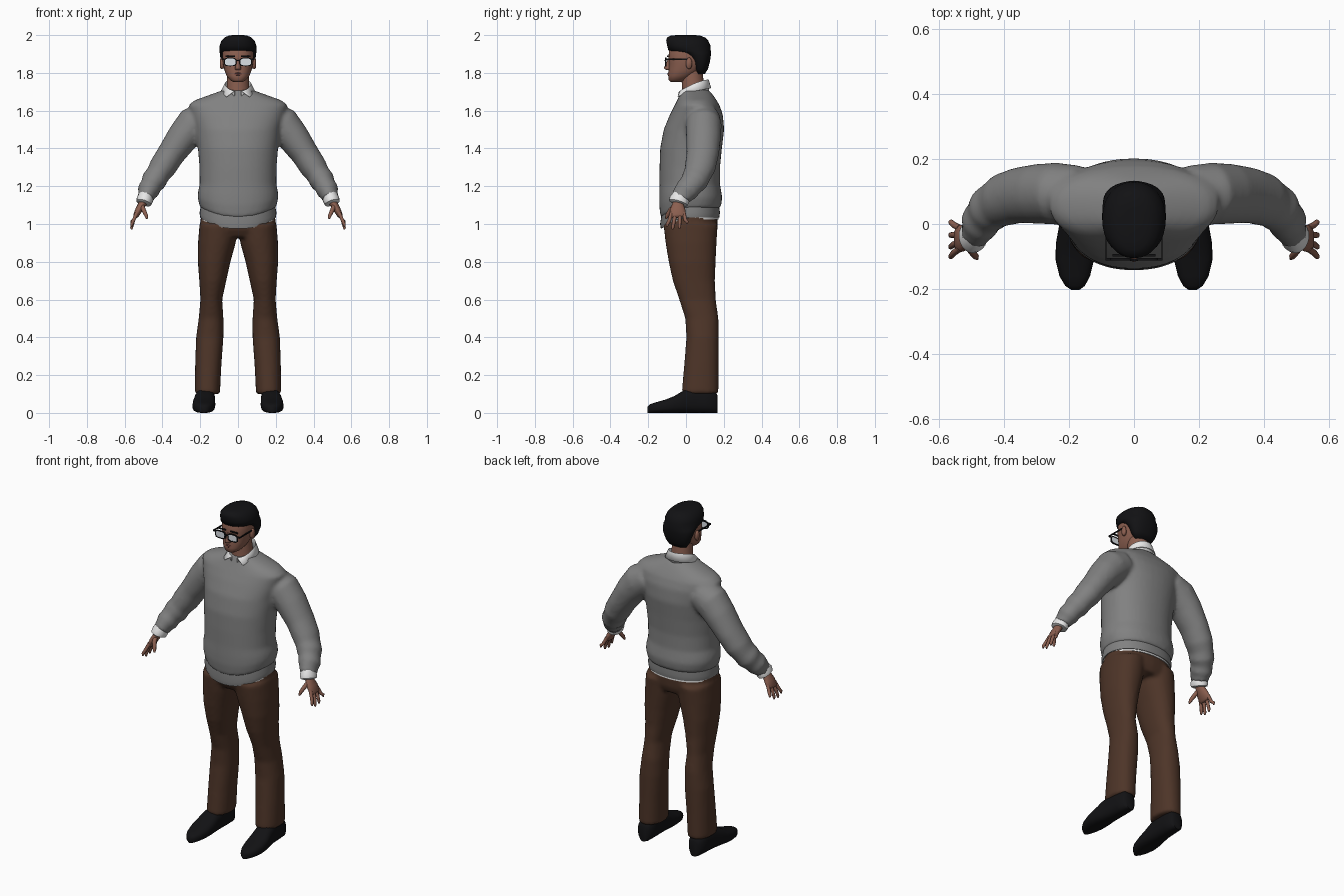
import bpy, bmesh, math
from mathutils import Vector


def material(name, r, g, b):
    m = bpy.data.materials.new(name)
    m.diffuse_color = (r, g, b, 1)
    return m


GREY = material("sweater grey", 0.22, 0.22, 0.22)
BROWN = material("trouser brown", 0.075, 0.035, 0.021)
BLACK = material("black", 0.006, 0.006, 0.007)
SKIN = material("skin", 0.26, 0.115, 0.08)
LIP = material("lip", 0.17, 0.06, 0.05)
WHITE = material("shirt white", 0.8, 0.8, 0.8)
LENS = material("lens", 0.72, 0.76, 0.8)


def finish(name, bm, mat, remesh=0, smooth=6, subsurf=0, angle=50):
    bmesh.ops.recalc_face_normals(bm, faces=bm.faces[:])
    me = bpy.data.meshes.new(name)
    bm.to_mesh(me)
    bm.free()
    ob = bpy.data.objects.new(name, me)
    bpy.context.collection.objects.link(ob)
    me.materials.append(mat)
    for o in bpy.context.selected_objects:
        o.select_set(False)
    ob.select_set(True)
    bpy.context.view_layer.objects.active = ob
    if remesh:  # fuse overlapping lofts into one soft skin
        r = ob.modifiers.new("fuse", 'REMESH')
        r.mode = 'VOXEL'
        r.voxel_size = remesh
        r.use_smooth_shade = True
        s = ob.modifiers.new("soften", 'SMOOTH')
        s.iterations = smooth
    else:
        if subsurf:
            ob.modifiers.new("round", 'SUBSURF').levels = subsurf
        bpy.ops.object.shade_smooth_by_angle(angle=math.radians(angle))
    return ob


def loop(c, u, v, a, b, n=28, p=2.0):
    """Superellipse ring around c in the plane of u and v."""
    pts = []
    for i in range(n):
        t = 2 * math.pi * i / n
        x, y = math.cos(t), math.sin(t)
        x = math.copysign(abs(x) ** (2 / p), x)
        y = math.copysign(abs(y) ** (2 / p), y)
        pts.append(Vector(c) + u * (a * x) + v * (b * y))
    return pts


def skin_loops(bm, loops):
    rows = [[bm.verts.new(q) for q in l] for l in loops]
    n = len(rows[0])
    for r0, r1 in zip(rows, rows[1:]):
        for i in range(n):
            bm.faces.new((r0[i], r0[(i + 1) % n], r1[(i + 1) % n], r1[i]))
    bm.faces.new(rows[0][::-1])
    bm.faces.new(rows[-1])


X, Y, Z = Vector((1, 0, 0)), Vector((0, 1, 0)), Vector((0, 0, 1))


def stack(bm, rows, p=2.2, n=28):
    """Level rings: z, x left, x right, y front, y back, dip of the front."""
    loops = []
    for z, x0, x1, y0, y1, dip in rows:
        c = Vector(((x0 + x1) / 2, (y0 + y1) / 2, z))
        l = loop(c, X, Y, (x1 - x0) / 2, (y1 - y0) / 2, n, p)
        for q in l:
            q.z -= dip * max(0, (c.y - q.y) / ((y1 - y0) / 2)) ** 2
        loops.append(l)
    skin_loops(bm, loops)


def tube(bm, path, n=20, s=1):
    """Rings square to a path: x, y, z, radius along y, other radius."""
    pts = [Vector((s * q[0], q[1], q[2])) for q in path]
    loops = []
    for i, q in enumerate(path):
        t = (pts[min(i + 1, len(pts) - 1)] - pts[max(i - 1, 0)]).normalized()
        u = (Y - t * t.dot(Y)).normalized()
        loops.append(loop(pts[i], u, t.cross(u), q[3], q[4], n))
    skin_loops(bm, loops)


def sym(rows):
    return [(r[0], -r[3], r[3], r[1], r[2], r[4] if len(r) > 4 else 0) for r in rows]


# sweater: body and both sleeves fused
bm = bmesh.new()
stack(bm, sym([
    (1.08, -.12, .165, .185, .05), (1.09, -.135, .185, .202, .05),
    (1.14, -.142, .192, .214, .04), (1.17, -.142, .187, .212, .02),
    (1.21, -.14, .18, .203), (1.3, -.14, .18, .204), (1.4, -.137, .19, .212),
    (1.5, -.118, .202, .225), (1.58, -.085, .195, .248), (1.63, -.06, .177, .262),
    (1.655, -.047, .162, .23), (1.68, -.035, .145, .16),
    (1.705, -.025, .125, .09), (1.715, -.01, .1, .06)]), n=40)
for s in (1, -1):
    tube(bm, [(.17, .09, 1.56, .09, .085), (.235, .093, 1.525, .095, .098),
              (.29, .093, 1.462, .093, .086), (.355, .088, 1.37, .086, .074),
              (.40, .075, 1.30, .082, .072), (.425, .06, 1.262, .074, .063),
              (.445, .045, 1.23, .073, .068), (.46, .025, 1.205, .064, .056),
              (.473, .005, 1.18, .065, .06), (.483, -.018, 1.155, .055, .046),
              (.489, -.028, 1.135, .054, .046)], s=s)
finish("sweater", bm, GREY, .011, 5)

# longer layer showing under the sweater hem
bm = bmesh.new()
stack(bm, sym([(1.035, -.133, .176, .2, .06), (1.06, -.137, .18, .204, .06),
               (1.13, -.125, .17, .19, .05)]), n=40)
finish("under_hem", bm, GREY)
bm = bmesh.new()
stack(bm, sym([(1.025, -.13, .172, .196, .05), (1.06, -.13, .172, .196, .05)]), n=40)
finish("shirt_tail", bm, WHITE)

# trousers: hips and both legs fused
bm = bmesh.new()
stack(bm, sym([(.93, -.09, .15, .17), (.97, -.115, .165, .2),
               (1.03, -.124, .168, .198), (1.09, -.115, .16, .19)]))
LEG = [(1.0, .0, .204, -.12, .168), (.9, .012, .212, -.108, .162),
       (.8, .04, .213, -.092, .157), (.7, .062, .205, -.07, .153),
       (.6, .084, .199, -.036, .158), (.5, .077, .208, -.004, .172),
       (.4, .077, .222, .002, .174), (.25, .088, .227, -.01, .172),
       (.13, .094, .229, -.021, .172), (.1, .094, .229, -.023, .172)]
for s in (1, -1):
    stack(bm, [(z, min(s * a, s * b), max(s * a, s * b), f, k, 0)
               for z, a, b, f, k in LEG])
finish("trousers", bm, BROWN, .011, 4)

# shoes lofted heel to toe: y, x centre, half width, height
SHOE = [(.168, .168, .025, .09), (.155, .169, .042, .115), (.1, .17, .048, .135),
        (.04, .172, .05, .135), (-.01, .176, .055, .12), (-.06, .18, .06, .09),
        (-.11, .182, .059, .07), (-.16, .182, .047, .056), (-.19, .181, .03, .046),
        (-.203, .18, .012, .034)]
for s, side in ((1, "left"), (-1, "right")):
    bm = bmesh.new()
    skin_loops(bm, [loop((s * x, y, h / 2), X, Z, w, h / 2, 24, 2.7)
                    for y, x, w, h in SHOE])
    finish(side + "_shoe", bm, BLACK)

    # shirt cuff
    bm = bmesh.new()
    tube(bm, [(.485, -.026, 1.16, .04, .036), (.493, -.035, 1.13, .053, .044),
              (.499, -.041, 1.112, .051, .041), (.5, -.042, 1.108, .04, .03)], s=s)
    finish(side + "_cuff", bm, WHITE)

    # hand: palm, four fingers and thumb
    bm = bmesh.new()
    tube(bm, [(.492, -.035, 1.14, .027, .021), (.507, -.042, 1.105, .03, .021),
              (.525, -.044, 1.075, .041, .019), (.54, -.044, 1.045, .042, .015),
              (.545, -.043, 1.035, .035, .009)], 16, s)
    for y0, y1, z1 in ((-.076, -.1, .985), (-.055, -.07, .97),
                       (-.033, -.034, .975), (-.012, .006, 1.0)):
        ym = y0 * .5 + y1 * .5
        tube(bm, [(.535, y0, 1.06, .01, .01), (.553, ym, 1.02, .0098, .0095),
                  (.563, y1, z1 + .012, .0085, .008), (.563, y1, z1, .004, .004)], 10, s)
    tube(bm, [(.51, -.055, 1.1, .013, .013), (.5, -.082, 1.075, .012, .012),
              (.486, -.1, 1.045, .01, .01), (.482, -.106, 1.028, .005, .005)], 10, s)
    finish(side + "_hand", bm, SKIN, angle=70)

# head, neck and ears
bm = bmesh.new()
stack(bm, sym([
    (1.752, -.082, -.02, .025), (1.762, -.092, .0, .042), (1.785, -.094, .04, .061),
    (1.815, -.092, .08, .072), (1.85, -.09, .1, .08), (1.875, -.093, .11, .083),
    (1.92, -.09, .11, .083), (1.96, -.07, .1, .07)]), 2.3)
finish("head", bm, SKIN, angle=70)
bm = bmesh.new()
stack(bm, sym([(1.67, -.025, .1, .065), (1.72, -.02, .1, .06),
               (1.78, -.025, .09, .057), (1.83, -.02, .09, .055)]), 2)
finish("neck", bm, SKIN, angle=70)
bm = bmesh.new()
for s in (1, -1):
    skin_loops(bm, [loop((s * x, .012 + k, 1.85), Y, Z, a, b, 14) for x, k, a, b in
                    ((.07, 0, .012, .024), (.087, .004, .017, .031), (.094, .006, .012, .025))])
finish("ears", bm, SKIN, angle=70)

# nose, lofted downward
bm = bmesh.new()
stack(bm, sym([(1.873, -.096, -.07, .008), (1.85, -.105, -.07, .01),
               (1.828, -.117, -.07, .015), (1.82, -.113, -.07, .017),
               (1.814, -.1, -.07, .01)]), 2, 12)
finish("nose", bm, SKIN, angle=70)

# mouth
bm = bmesh.new()
stack(bm, sym([(1.785, -.093, -.06, .014), (1.79, -.099, -.06, .024),
               (1.794, -.0965, -.06, .027), (1.798, -.099, -.06, .022),
               (1.802, -.094, -.06, .012)]), 2, 16)
finish("lips", bm, LIP)

# hair: long at the back and sides, swept over the forehead
bm = bmesh.new()
stack(bm, sym([
    (1.795, .055, .1, .056), (1.82, .04, .116, .074), (1.86, .028, .127, .089),
    (1.89, .0, .131, .095), (1.908, -.035, .132, .097), (1.918, -.093, .131, .098),
    (1.945, -.1, .129, .097), (1.97, -.105, .118, .088), (1.988, -.1, .1, .07),
    (1.997, -.08, .075, .05), (2.0, -.05, .05, .03)]), 2.2, 32)
finish("hair", bm, BLACK, angle=70)


def box(bm, lo, hi):
    m = bmesh.ops.create_cube(bm, size=1)["verts"]
    for v in m:
        v.co = Vector([(a + b) / 2 + c * (b - a) for a, b, c in zip(lo, hi, v.co)])


# glasses: rims, bridge, temples and lenses
bm = bmesh.new()
lens = bmesh.new()
for s in (1, -1):
    c = Vector((s * .041, -.108, 1.858))
    outer, inner = (loop(c, X, Z, a, b, 24, 3.5) for a, b in ((.033, .023), (.028, .018)))
    rows = [[bm.verts.new(q + Y * d) for q in l]
            for l, d in ((outer, -.004), (inner, -.004), (inner, .004), (outer, .004))]
    for k in range(4):
        r0, r1 = rows[k], rows[(k + 1) % 4]
        for i in range(24):
            j = (i + 1) % 24
            bm.faces.new((r0[i], r0[j], r1[j], r1[i]))
    skin_loops(lens, [loop(c + Y * d, X, Z, .029, .019, 24, 3.5) for d in (-.002, .002)])
    box(bm, (s * .08 - .008, -.112, 1.867), (s * .08 + .008, -.104, 1.876))
    box(bm, (s * .086 - .002, -.11, 1.867), (s * .086 + .002, .012, 1.875))
    box(bm, (s * .041 - .025, -.1, 1.884), (s * .041 + .025, -.092, 1.891))  # brow
box(bm, (-.012, -.113, 1.862), (.012, -.107, 1.869))
finish("glasses", bm, BLACK, angle=30)
finish("lenses", lens, LENS, angle=30)

# shirt collar: folded band, open at the front with two points
bm = bmesh.new()
N = 36
rows = []
for i in range(N + 1):
    t = math.radians(14 + 332 * i / N)          # measured from the front
    sx, f = math.sin(t), (1 + math.cos(t)) / 2  # f is 1 at the front
    tip = max(0, 1 - min(i, N - i) / 5)         # lengthens the two points
    rows.append([bm.verts.new(q) for q in (
        (.066 * sx, .042 - .075 * math.cos(t), 1.69 - .02 * f),
        (.069 * sx, .042 - .078 * math.cos(t), 1.765 - .062 * f ** 1.5),
        (.09 * sx + math.copysign(.04 * tip, sx), .045 - (.088 + .004 * tip) * math.cos(t),
         1.72 - .03 * f - .015 * tip))])
for a, b in zip(rows, rows[1:]):
    for k in (0, 1):
        bm.faces.new((a[k], b[k], b[k + 1], a[k + 1]))
ob = finish("collar", bm, WHITE)
ob.modifiers.new("cloth", 'SOLIDIFY').thickness = .006
